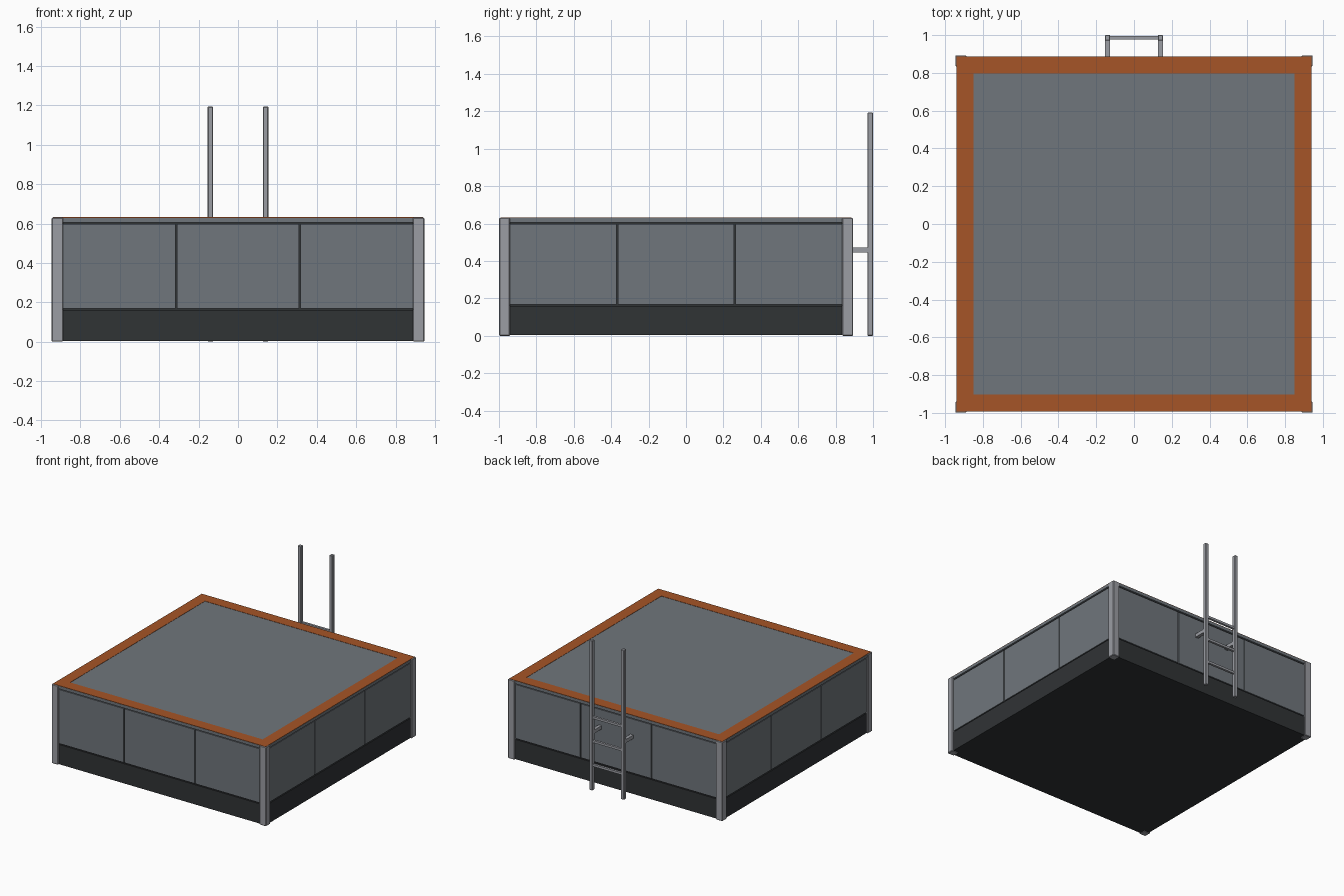
import bpy, math
from mathutils import Matrix

if "Cube" in bpy.data.objects:
    bpy.data.objects.remove(bpy.data.objects["Cube"])

CY = -0.053          # centre of the platform in y
H = 0.946            # half width of the platform


def material(name, rgb):
    m = bpy.data.materials.new(name)
    m.diffuse_color = (*rgb, 1)
    m.use_nodes = True
    m.node_tree.nodes["Principled BSDF"].inputs["Base Color"].default_value = m.diffuse_color
    return m


STEEL = material("steel", (0.33, 0.34, 0.37))
PANEL = material("panel_grey", (0.16, 0.18, 0.20))
DARK = material("dark_grey", (0.03, 0.033, 0.036))
RUST = material("rust_orange", (0.38, 0.09, 0.02))


def box(name, lo, hi, mat, turn=0, bevel=0):
    """Box from corner to corner, optionally turned about the platform axis."""
    bpy.ops.mesh.primitive_cube_add(size=1)
    o = bpy.context.object
    o.name = name
    size = [b - a for a, b in zip(lo, hi)]
    mid = [(a + b) / 2 for a, b in zip(lo, hi)]
    o.data.transform(Matrix.Translation(mid) @ Matrix.Diagonal((*size, 1)))
    if turn is not None:
        o.data.transform(Matrix.Translation((0, CY, 0)) @ Matrix.Rotation(turn, 4, 'Z'))
    o.data.materials.append(mat)
    if bevel:
        b = o.modifiers.new("bevel", 'BEVEL')
        b.width, b.segments = bevel, 1
    return o


# Dark core and deck surface
box("core", (-0.925, -0.925, 0.003), (0.925, 0.925, 0.615), DARK)
box("deck_plate", (-0.86, -0.86, 0.61), (0.86, 0.86, 0.630), PANEL)

# Four identical sides: skirt, three panels, top rail, orange border, corner post
for i in range(4):
    t = i * math.pi / 2
    box(f"skirt_{i}", (-0.89, -0.935, 0.003), (0.89, -0.90, 0.160), DARK, t)
    for k in range(3):
        x = (k - 1) * 0.628
        box(f"side_panel_{i}_{k}", (x - 0.31, -0.935, 0.168), (x + 0.31, -0.91, 0.598), PANEL, t)
    box(f"top_rail_{i}", (-0.89, -0.940, 0.606), (0.89, -0.90, 0.629), PANEL, t)
    box(f"border_strip_{i}", (-0.939, -0.939, 0.622), (0.849, -0.849, 0.632), RUST, t)
    box(f"corner_post_{i}", (-H, -H, 0), (-0.888, -0.888, 0.630), STEEL, t, 0.004)

# Ladder at the back: rails, wall brackets, rungs
for s, side in ((-1, "left"), (1, "right")):
    x = s * 0.14
    box(f"ladder_rail_{side}", (x - 0.014, 0.971, 0), (x + 0.014, 1.0, 1.193), STEEL, None, 0.003)
    box(f"ladder_bracket_{side}", (x - 0.013, 0.88, 0.445), (x + 0.013, 0.975, 0.473), STEEL, None)
for k in range(3):
    z = 0.2 + 0.19 * k
    box(f"ladder_rung_{k}", (-0.13, 0.977, z - 0.009), (0.13, 0.995, z + 0.009), STEEL, None)
